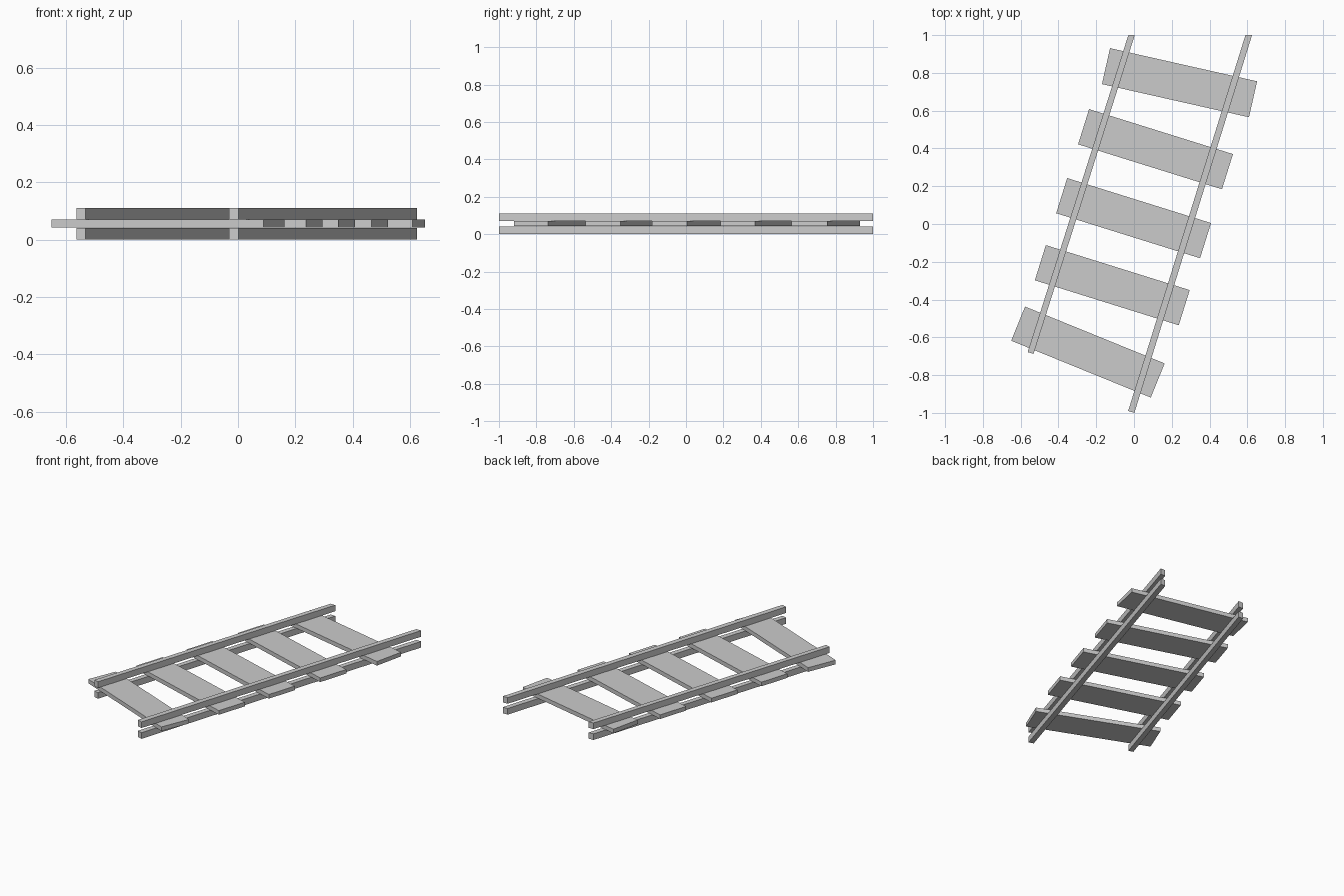
import bpy, bmesh, math

if "Cube" in bpy.data.objects:
    bpy.data.objects.remove(bpy.data.objects["Cube"])


def slab(name, outline, z0, z1):
    """Extrude a flat outline (counter-clockwise) from z0 up to z1."""
    bm = bmesh.new()
    face = bm.faces.new([bm.verts.new((x, y, z0)) for x, y in outline])
    ext = bmesh.ops.extrude_face_region(bm, geom=[face])
    for v in ext["geom"]:
        if isinstance(v, bmesh.types.BMVert):
            v.co.z = z1
    bmesh.ops.recalc_face_normals(bm, faces=bm.faces[:])
    mesh = bpy.data.meshes.new(name)
    bm.to_mesh(mesh)
    bm.free()
    obj = bpy.data.objects.new(name, mesh)
    bpy.context.collection.objects.link(obj)
    return obj


# Rails: square-cut at the near end, trimmed flat along y at the far end
rails = {
    "left": [(-0.563, -0.678), (-0.532, -0.688), (0.004, 1.0), (-0.030, 1.0)],
    "right": [(-0.031, -0.990), (0.002, -1.0), (0.625, 1.0), (0.590, 1.0)],
}
for side, outline in rails.items():
    slab(f"{side}_lower_rail", outline, 0.0, 0.040)
    slab(f"{side}_upper_rail", outline, 0.071, 0.111)

# Planks sandwiched between the rails: centre x, centre y, angle
planks = [
    (0.241, 0.748, -12.7),
    (0.114, 0.396, -17.35),
    (-0.002, 0.031, -17.35),
    (-0.115, -0.324, -17.35),
    (-0.244, -0.678, -22.15),
]
L, W = 0.399, 0.0975
for i, (cx, cy, deg) in enumerate(planks, 1):
    c, s = math.cos(math.radians(deg)), math.sin(math.radians(deg))
    corners = [(-L, -W), (L, -W), (L, W), (-L, W)]
    slab(f"plank_{i}", [(cx + c * x - s * y, cy + s * x + c * y) for x, y in corners],
         0.043, 0.070)
